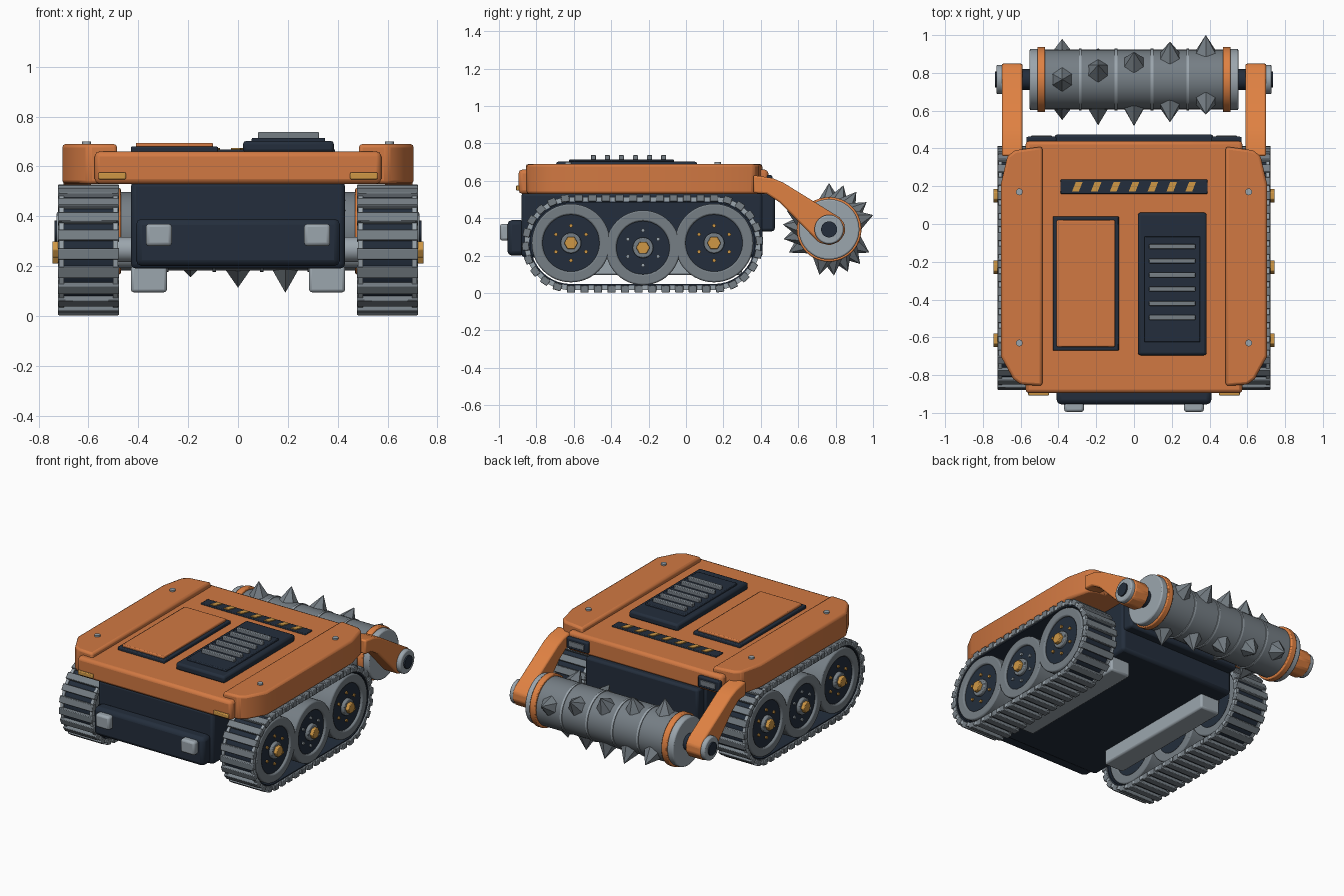
import bpy, bmesh
from math import pi, sin, cos, radians
from mathutils import Matrix, Vector

if "Cube" in bpy.data.objects:
    bpy.data.objects.remove(bpy.data.objects["Cube"], do_unlink=True)


def material(name, rgb, metallic=0.0):
    m = bpy.data.materials.new(name)
    m.use_nodes = True
    m.diffuse_color = (*rgb, 1)
    m.node_tree.nodes["Principled BSDF"].inputs["Base Color"].default_value = (*rgb, 1)
    return m


ORANGE = material("orange paint", (0.64, 0.19, 0.055))
ACCENT = material("bright orange", (0.74, 0.22, 0.055))
NAVY = material("dark navy", (0.017, 0.027, 0.045))
STEEL = material("mid steel", (0.18, 0.21, 0.235))
LIGHT = material("light steel", (0.33, 0.38, 0.42))
AMBER = material("amber", (0.62, 0.31, 0.06))
parts = []


def finish(name, bm, mat, bevel=0.0):
    bmesh.ops.recalc_face_normals(bm, faces=bm.faces)
    me = bpy.data.meshes.new(name)
    bm.to_mesh(me)
    bm.free()
    me.materials.append(mat)
    ob = bpy.data.objects.new(name, me)
    bpy.context.collection.objects.link(ob)
    if bevel:
        mod = ob.modifiers.new("Bevel", "BEVEL")
        mod.width, mod.segments, mod.limit_method = bevel, 2, "ANGLE"
    parts.append(ob)
    return ob


def add_box(bm, xs, ys, zs, rot=Matrix()):
    size = [abs(b - a) for a, b in (xs, ys, zs)]
    mid = Vector([(a + b) / 2 for a, b in (xs, ys, zs)])
    bmesh.ops.create_cube(bm, size=1, matrix=rot @ Matrix.Translation(mid) @ Matrix.Diagonal((*size, 1)))


def box(name, xs, ys, zs, mat, bevel=0.0):
    bm = bmesh.new()
    add_box(bm, xs, ys, zs)
    return finish(name, bm, mat, bevel)


def prism(name, pts, place, lo, hi, mat, bevel=0.0):
    """Extrude a 2D outline; place(u, v, w) maps it into space."""
    bm = bmesh.new()
    a = [bm.verts.new(place(u, v, lo)) for u, v in pts]
    b = [bm.verts.new(place(u, v, hi)) for u, v in pts]
    bm.faces.new(a)
    bm.faces.new(b)
    for i in range(len(pts)):
        j = (i + 1) % len(pts)
        bm.faces.new((a[i], a[j], b[j], b[i]))
    return finish(name, bm, mat, bevel)


def rod(name, x0, x1, y, z, r, mat, sides=40, bevel=0.0):
    """Cylinder along x."""
    pts = [(y + r * cos(2 * pi * i / sides), z + r * sin(2 * pi * i / sides)) for i in range(sides)]
    return prism(name, pts, lambda u, v, w: (w, u, v), x0, x1, mat, bevel)


def tube(name, x0, x1, outer, inner, mat, bevel=0.0):
    """Ring along x between two matching (y, z) outlines."""
    bm = bmesh.new()
    loops = [[bm.verts.new((x, y, z)) for y, z in pts]
             for x, pts in ((x0, outer), (x1, outer), (x1, inner), (x0, inner))]
    n = len(outer)
    for k in range(4):
        a, b = loops[k], loops[(k + 1) % 4]
        for i in range(n):
            j = (i + 1) % n
            bm.faces.new((a[i], a[j], b[j], b[i]))
    return finish(name, bm, mat, bevel)


def circle(y, z, r, n=48):
    return [(y + r * cos(2 * pi * i / n), z + r * sin(2 * pi * i / n)) for i in range(n)]


# Hull, nose and tail
box("hull", (-.43, .43), (-.88, .41), (.19, .54), NAVY, .02)
box("nose_plate", (-.41, .41), (-.955, -.86), (.2, .39), NAVY, .025)
box("tail_plate", (-.42, .42), (.38, .475), (.33, .54), NAVY, .015)

# Deck
box("deck", (-.575, .575), (-.895, .44), (.53, .66), ORANGE, .02)
box("hazard_strip", (-.39, .39), (.16, .235), (.655, .668), NAVY, .004)
for i in range(7):
    x = (i - 3) * .1
    arrow = [(x - .028, .172), (x + .008, .172), (x + .028, .223), (x - .008, .223)]
    prism(f"hazard_mark_{i}", arrow, lambda u, v, w: (u, v, w), .666, .674, AMBER)
box("hatch_frame", (-.43, -.08), (-.67, .04), (.655, .68), NAVY, .006)
box("hatch", (-.41, -.1), (-.65, .02), (.67, .695), ORANGE, .006)
box("vent_base", (.02, .385), (-.695, .06), (.655, .703), NAVY, .014)
box("vent_insert", (.055, .35), (-.625, -.065), (.69, .715), NAVY, .005)
for i in range(6):
    y = -.495 + i * .075
    box(f"vent_slat_{i}", (.08, .325), (y - .013, y + .013), (.71, .738), STEEL, .004)

# Track path: a stadium around the end wheels
Y0, Y1, ZC = -.615, .15, .265


def stadium(r, n=20):
    back = [(Y1 + r * sin(pi * i / n), ZC - r * cos(pi * i / n)) for i in range(n + 1)]
    return back + [(Y0 - r * sin(pi * i / n), ZC + r * cos(pi * i / n)) for i in range(n + 1)]


def track_frame(d, r):
    """Matrix at distance d along the path, local z pointing outward."""
    run, arc = Y1 - Y0, pi * r
    d %= 2 * (run + arc)
    if d < run:
        y, z, a = Y0 + d, ZC - r, 0
    elif d < run + arc:
        a = (d - run) / r
        y, z = Y1 + r * sin(a), ZC - r * cos(a)
    elif d < 2 * run + arc:
        y, z, a = Y1 - (d - run - arc), ZC + r, pi
    else:
        a = pi + (d - 2 * run - arc) / r
        y, z = Y0 + r * sin(a), ZC - r * cos(a)
    return Matrix.Translation((0, y, z)) @ Matrix.Rotation(a + pi, 4, "X")


LINKS, R = 42, .24
PITCH = 2 * (Y1 - Y0 + pi * R) / LINKS

for s, side in ((1, "left"), (-1, "right")):
    def sx(a, b):
        return s * a, s * b

    # Side pods with clipped corners
    pod = [(.485, -.857), (.6, -.85), (.64, -.82), (.705, -.7), (.705, .21), (.67, .36), (.63, .39), (.485, .41)]
    prism(side + "_pod", pod, lambda u, v, w: (s * u, v, w), .53, .69, ORANGE, .014)
    for k, y in enumerate((.17, -.63)):
        prism(f"{side}_pod_bolt_{k}", circle(s * .607, y, .018, 16), lambda u, v, w: (u, v, w), .68, .7, LIGHT)

    # Lamps and skids
    box(side + "_headlamp", sx(.265, .37), (-.995, -.94), (.28, .37), LIGHT, .014)
    box(side + "_marker_lamp", sx(.45, .56), (-.908, -.88), (.548, .576), AMBER, .005)
    box(side + "_tail_lamp_case", sx(.41, .57), (.42, .462), (.555, .63), NAVY, .008)
    box(side + "_tail_lamp", sx(.435, .545), (.455, .468), (.575, .61), STEEL, .003)
    box(side + "_skid", sx(.285, .43), (-.62, .3), (.095, .2), LIGHT, .012)

    # Track belt, plates and edge lugs
    tube(side + "_track_belt", s * .49, s * .71, stadium(.242), stadium(.217), NAVY)
    plates, lugs = bmesh.new(), bmesh.new()
    for i in range(LINKS):
        m = track_frame(i * PITCH, R)
        add_box(plates, sx(.477, .723), (-.022, .022), (-.016, .022), m)
        m = track_frame((i + .5) * PITCH, R)
        for a, b in ((.482, .502), (.698, .718)):
            add_box(lugs, sx(a, b), (-.026, .026), (-.016, .009), m)
    finish(side + "_track_plates", plates, STEEL, .004)
    finish(side + "_track_lugs", lugs, LIGHT)

    # Road wheels
    for k, (y, z, r, bolt) in enumerate(((Y0, .267, .21, AMBER), (-.23, .242, .2, LIGHT), (Y1, .267, .21, AMBER))):
        n = f"{side}_wheel_{k}"
        tube(n + "_tyre", s * .5, s * .715, circle(y, z, r), circle(y, z, r - .058), STEEL, .008)
        rod(n + "_disc", s * .51, s * .7, y, z, r - .05, NAVY)
        rod(n + "_axle", s * .4, s * .52, y, z, .05, LIGHT)
        rod(n + "_hub", s * .69, s * .722, y, z, .055, STEEL, 32, .006)
        rod(n + "_hub_nut", s * .71, s * .745, y, z, .037, AMBER, 6, .004)
        for i in range(6):
            a = pi / 6 + i * pi / 3
            rod(f"{n}_bolt_{i}", s * .69, s * .71, y + .093 * cos(a), z + .093 * sin(a), .01, bolt, 8)

    # Drum arm and bearing
    arm = [(.36, .535), (.36, .63), (.46, .615), (.52, .59), (.82, .405), (.848, .37), (.85, .32),
           (.82, .275), (.77, .255), (.71, .27), (.5, .485), (.43, .53)]
    prism(side + "_arm", arm, lambda u, v, w: (s * w, u, v), .59, .7, ACCENT, .01)
    rod(side + "_bearing_cap", s * .69, s * .728, .765, .34, .078, LIGHT, 32, .008)
    rod(side + "_bearing_pin", s * .7, s * .737, .765, .34, .043, NAVY, 24)
    rod(side + "_drum_axle", s * .53, s * .6, .765, .34, .055, NAVY, 32)
    rod(side + "_drum_end", s * .5, s * .553, .765, .34, .162, LIGHT, 48, .008)
    rod(side + "_drum_ring", s * .47, s * .512, .765, .34, .173, ACCENT, 48, .006)

# Spiked drum
rod("drum", -.51, .51, .765, .34, .158, STEEL, 48)
for i in range(4):
    x = (i - 1.5) * .19
    rod(f"drum_rib_{i}", x - .007, x + .007, .765, .34, .163, LIGHT, 48)
spikes = bmesh.new()
for col in range(5):
    for k in range(3):
        a = radians(90 - 18 * col + 120 * k)
        m = Matrix.Translation(((col - 2) * .19, .765, .34)) @ Matrix.Rotation(a - pi / 2, 4, "X")
        bmesh.ops.create_cone(spikes, cap_ends=True, segments=6, radius1=.063, radius2=0, depth=.1,
                              matrix=m @ Matrix.Translation((0, 0, .198)))
finish("drum_spikes", spikes, STEEL)

# Smooth the round parts, keep edges sharp
bpy.ops.object.select_all(action="DESELECT")
for ob in parts:
    ob.select_set(True)
bpy.context.view_layer.objects.active = parts[0]
bpy.ops.object.shade_smooth_by_angle(angle=radians(30))
